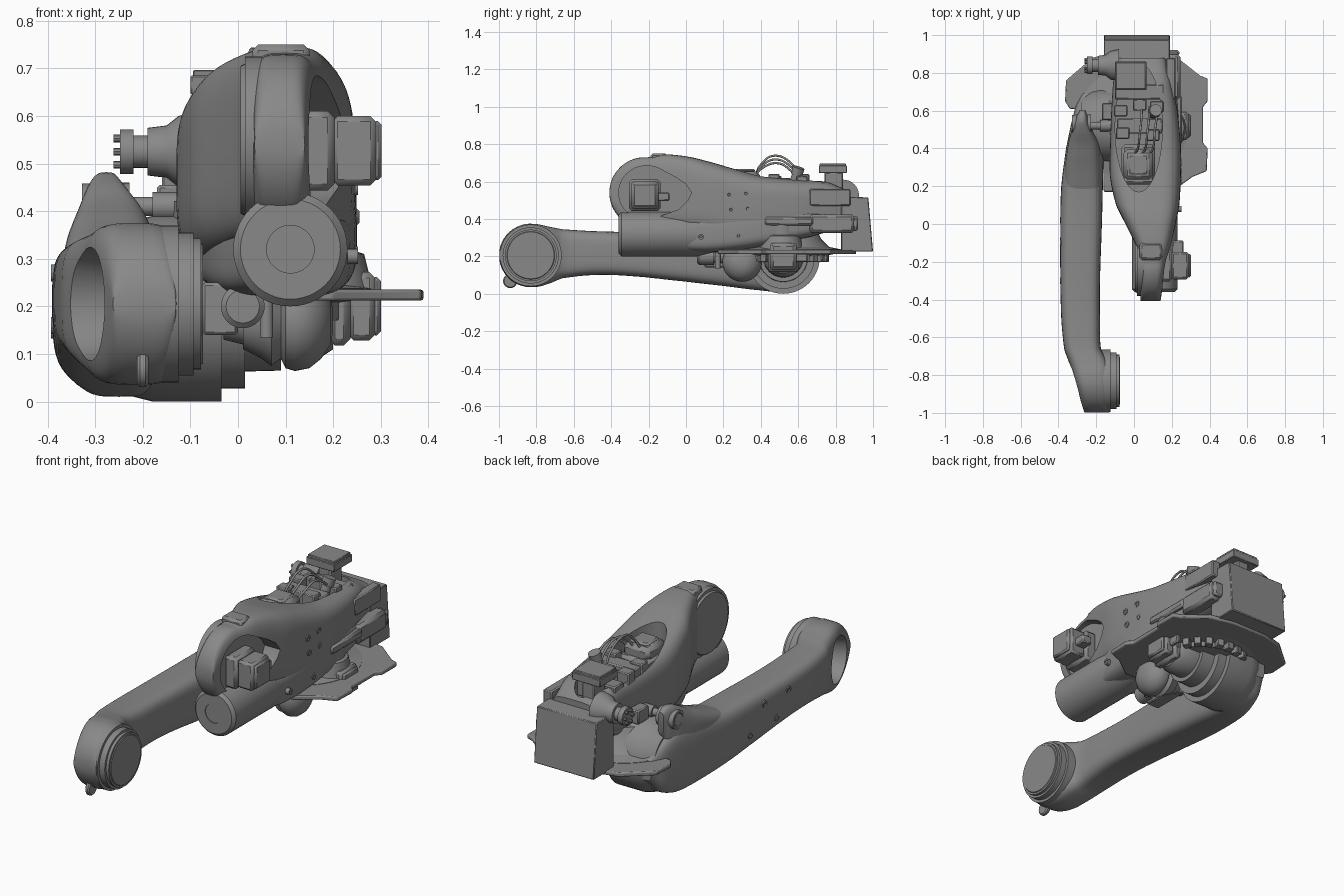
import bpy, bmesh, math
from mathutils import Vector

if "Cube" in bpy.data.objects:
    bpy.data.objects.remove(bpy.data.objects["Cube"])

def make(name, verts, faces):
    me = bpy.data.meshes.new(name)
    me.from_pydata(verts, [], faces)
    bm = bmesh.new()
    bm.from_mesh(me)
    bmesh.ops.recalc_face_normals(bm, faces=bm.faces)
    bm.to_mesh(me)
    bm.free()
    ob = bpy.data.objects.new(name, me)
    bpy.context.collection.objects.link(ob)
    return ob

def skin(name, rings):
    n, m = len(rings[0]), len(rings)
    faces = [(i*n+j, i*n+(j+1) % n, (i+1)*n+(j+1) % n, (i+1)*n+j) for i in range(m-1) for j in range(n)]
    faces += [tuple(range(n)), tuple(range((m-1)*n, m*n))]
    return make(name, [v for r in rings for v in r], faces)

def spline(p, steps=4):
    """Catmull-Rom resampling of section rows."""
    out = []
    for i in range(len(p)-1):
        a, b, c, d = p[max(i-1, 0)], p[i], p[i+1], p[min(i+2, len(p)-1)]
        for s in range(steps):
            t = s/steps
            row = [0.5*(2*B+(C-A)*t+(2*A-5*B+4*C-D)*t*t+(3*B-A-3*C+D)*t**3) for A, B, C, D in zip(a, b, c, d)]
            row[0] = b[0]+(c[0]-b[0])*t
            out.append(row)
    return out+[p[-1]]

def loft(name, rows, power=4, n=56, front=()):
    """Rounded-box sections along y: rows of (y, x0, x1, z0, z1)."""
    rings = []
    for y, x0, x1, z0, z1 in list(front)+spline(rows):
        ring = []
        for k in range(n):
            a = 2*math.pi*k/n
            c, s = math.cos(a), math.sin(a)
            ring.append(((x0+x1)/2+(x1-x0)/2*math.copysign(abs(c)**(2/power), c), y,
                         (z0+z1)/2+(z1-z0)/2*math.copysign(abs(s)**(2/power), s)))
        rings.append(ring)
    return skin(name, rings)

def round_end(y, z, r, xa, xb, last=80):
    """Circular front end; x range runs from xa at the tip to xb at the centre."""
    rows = []
    for d in range(8, last, 8):
        t = math.radians(d)
        f = 1-math.cos(t)
        rows.append((y-r*math.cos(t), xa[0]+(xb[0]-xa[0])*f, xa[1]+(xb[1]-xa[1])*f,
                     z-r*math.sin(t), z+r*math.sin(t)))
    return rows

def turn(name, origin, axis, prof, n=48):
    """Turned part: prof of (distance along axis, radius)."""
    q = Vector((0, 0, 1)).rotation_difference(Vector(axis))
    o = Vector(origin)
    return skin(name, [[o+q @ Vector((r*math.cos(2*math.pi*k/n), r*math.sin(2*math.pi*k/n), t))
                        for k in range(n)] for t, r in prof])

def prism(name, pts, axis, lo, hi):
    def put(p, h):
        return (h, p[0], p[1]) if axis == 'x' else (p[0], p[1], h)
    return skin(name, [[put(p, lo) for p in pts], [put(p, hi) for p in pts]])

def bevel(ob, w, seg=1):
    m = ob.modifiers.new("bevel", 'BEVEL')
    m.width, m.segments, m.limit_method = w, seg, 'ANGLE'
    return ob

def box(name, x, y, z, w=0.006):
    return bevel(prism(name, [(x[0], y[0]), (x[1], y[0]), (x[1], y[1]), (x[0], y[1])], 'z', *z), w)

def cut(ob, cutter):
    m = ob.modifiers.new("cut", 'BOOLEAN')
    m.object, m.solver = cutter, 'EXACT'
    bpy.context.view_layer.objects.active = ob
    bpy.ops.object.modifier_apply(modifier="cut")
    bpy.data.objects.remove(cutter)

def cable(name, pts, r):
    cu = bpy.data.curves.new(name, 'CURVE')
    cu.dimensions, cu.bevel_depth, cu.bevel_resolution = '3D', r, 2
    s = cu.splines.new('BEZIER')
    s.bezier_points.add(len(pts)-1)
    for b, p in zip(s.bezier_points, pts):
        b.co, b.handle_left_type, b.handle_right_type = p, 'AUTO', 'AUTO'
    bpy.context.collection.objects.link(bpy.data.objects.new(name, cu))

def side_motor(name, x, y, z, x_end, h):
    """Square servo pointing to +x with flange and end cap."""
    mid = x+(x_end-x)*0.42
    box(name+"_flange", (x, mid), (y-h*1.15, y+h*1.15), (z-h*1.15, z+h*1.15), 0.014)
    box(name+"_body", (mid-.005, x_end-.012), (y-h, y+h), (z-h, z+h), 0.012)
    box(name+"_cap", (x_end-.02, x_end), (y-h*.85, y+h*.85), (z-h*.85, z+h*.85), 0.008)
    box(name+"_plug", (mid, x_end-.04), (y+h*.6, y+h*1.8), (z-.03, z+.015))

# long swinging arm with a dished outer end
arm = loft("long_arm", [
    (-.80, -.325, -.12, .036, .373), (-.74, -.343, -.13, .052, .36), (-.66, -.37, -.175, .083, .345),
    (-.5, -.385, -.18, .10, .335), (-.3, -.39, -.18, .095, .33), (0, -.39, -.17, .065, .33),
    (.2, -.385, -.165, .042, .335), (.4, -.36, -.16, .018, .36), (.52, -.335, -.16, .012, .36),
    (.62, -.31, -.17, .05, .30), (.69, -.28, -.19, .13, .24)], 4,
    front=round_end(-.83, .205, .17, (-.262, -.13), (-.316, -.12), 89))
cut(arm, turn("arm_cutter", (-.24, -.805, .205), (-.957, -.29, 0), [(0, .11), (.2, .135)]))
loft("arm_tip", [(.1, -.365, -.18, .2, .31), (.3, -.365, -.175, .2, .375), (.42, -.35, -.185, .2, .425),
                 (.52, -.325, -.23, .22, .475), (.57, -.305, -.245, .28, .48), (.6, -.29, -.255, .35, .46)], 3.2)
turn("arm_end_rings", (-.2, -.83, .205), (1, 0, 0),
     [(0, .165), (.075, .165), (.075, .15), (.107, .15), (.107, .138), (.122, .138), (.122, .128), (.126, .125)])
turn("arm_end_hook", (-.212, -.94, .068), (1, 0, 0), [(0, .032), (.006, .038), (.018, .038), (.024, .032)], 32)
for y, z in ((-.3, .27), (-.2, .16), (-.1, .27), (.02, .15)):
    turn("arm_bolt", (-.38, y, z), (-1, 0, 0), [(0, .018), (.013, .018), (.013, .009), (.008, .007)], 20)
turn("arm_tip_pivot", (-.328, .53, .41), (1, 0, 0), [(.01, .03), (0, .035), (0, .048), (.1, .05)], 32)
turn("arm_tip_shaft", (-.27, .52, .41), (1, 0, 0), [(0, .02), (.09, .02), (.09, .03), (.2, .03)], 32)

# shoulder reducer stack on the x axis
turn("shoulder_reducer", (-.28, .52, .195), (1, 0, 0),
     [(0, .15), (.06, .185), (.1, .195), (.245, .195), (.245, .168), (.295, .168), (.295, .132),
      (.37, .13), (.37, .108), (.45, .105), (.48, .085)])
side_motor("shoulder_motor", .19, .52, .2, .3, .072)
turn("balance_drum", (-.03, .3, .17), (1, 0, 0),
     [(0, .04), (.04, .05), (.04, .06), (.08, .08), (.1, .095), (.12, .08), (.12, .08),
      (.13, .1), (.15, .106), (.18, .1), (.205, .08), (.225, .05), (.23, .02)])
turn("lower_tube", (.01, .06, .2), (0, 1, 0), [(0, .035), (.01, .046), (.09, .046), (.09, .036), (.3, .036)], 32)
box("tube_bracket", (-.075, .0), (.1, .3), (.14, .25))
turn("reducer_port", (.06, .17, .165), (0, 0, 1), [(-.03, .014), (.07, .014), (.07, .022), (.1, .022)], 24)

# turntable plate with lobes, cone and tooth ring
plate = [(-.16, .17), (.2, .17), (.31, .25), (.385, .28), (.39, .4), (.365, .43), (.365, .62), (.39, .65),
         (.39, .77), (.35, .785), (.23, .88), (.1, .91), (-.1, .91), (-.22, .88), (-.36, .76),
         (-.365, .65), (-.34, .61), (-.17, .6)]
bevel(prism("turntable_plate", plate, 'z', .212, .235), .006, 2)
turn("turntable_cone", (-.01, .53, 0), (0, 0, 1),
     [(.2, .2), (.22, .3), (.237, .3), (.25, .235), (.29, .195), (.33, .175), (.36, .16), (.36, .13), (.42, .13)])
turn("tooth_ring", (0, .53, 0), (0, 0, 1), [(.175, .2), (.215, .2), (.215, .25), (.216, .25)])
for i in range(15):
    a = math.radians(-75+i*15)
    t = box("ring_tooth", (.195, .235), (-.018, .018), (.17, .215), .003)
    t.location, t.rotation_euler = (0, .53, 0), (0, 0, a)

# main housing: narrow nose widening to the rear, with top cavity and motor pocket
body = loft("upper_housing", [
    (-.215, .022, .172, .353, .728), (-.12, .01, .195, .345, .745),
    (0, -.045, .22, .33, .735), (.1, -.095, .24, .31, .712), (.25, -.127, .248, .28, .67),
    (.4, -.127, .248, .28, .63), (.6, -.12, .23, .31, .61), (.75, -.11, .2, .34, .6),
    (.88, -.09, .17, .37, .55)], 4,
    front=round_end(-.22, .54, .19, (.035, .14), (.023, .17), 89))
cavity = [(.025+.125*math.cos(a), .51+.34*math.sin(a)) for a in [math.pi*k/24 for k in range(48)]]
cut(body, prism("cavity_cutter", cavity, 'z', .5, .9))
pocket = [(-.21+.15*math.cos(a), .54+.145*math.sin(a)) for a in [math.radians(55+k*10) for k in range(26)]]
cut(body, prism("pocket_cutter", pocket+[(-.04, .45), (.01, .5), (.03, .54), (.0, .585), (-.05, .62)], 'x', .135, .4))
turn("nose_disc", (.05, -.205, .55), (-1, 0, 0), [(0, .175), (.035, .175), (.035, .16), (.045, .155)])
side_motor("nose_motor", .13, -.22, .527, .302, .073)
box("nose_clip", (.03, .15), (-.19, -.1), (.7, .75), .012)
turn("nose_stud", (.14, -.12, .7), (0, 0, 1), [(0, .014), (.03, .014), (.04, .005)], 16)
turn("front_drum", (.11, -.36, .32), (0, 1, 0),
     [(.004, .05), (0, .05), (0, .105), (.015, .12), (.42, .12), (.5, .1), (.6, .07)])
loft("underside_fairing", [(-.1, .03, .2, .24, .4), (.1, -.05, .235, .22, .42), (.35, -.1, .25, .24, .45),
                           (.65, -.1, .23, .3, .45), (.85, -.08, .18, .35, .45)], 4)
for y, z in ((.23, .53), (.32, .535), (.24, .45), (.33, .455), (.28, .31), (.08, .305)):
    turn("side_boss", (.23, y, z), (1, 0, 0), [(0, .016), (.022, .016), (.022, .008), (.018, .006)], 20)

# rear control box, linear motor and side connector
bevel(prism("rear_box", [(.83, .225), (1, .225), (.975, .515), (.83, .52)], 'x', -.16, .19), .004)
box("linear_motor", (.165, .245), (.66, .9), (.325, .425), .015)
box("linear_motor_cap", (.17, .24), (.89, .92), (.335, .415), .01)
box("linear_rail", (.2, .255), (.42, .68), (.365, .41), .01)
turn("side_bell", (.165, .51, 0), (0, 0, 1), [(.23, .12), (.27, .11), (.31, .1), (.315, .085), (.385, .085), (.4, .06)], 32)
turn("side_connector", (-.08, .84, .525), (-1, 0, 0),
     [(0, .085), (.045, .075), (.07, .055), (.11, .05), (.11, .034), (.14, .034), (.14, .047), (.168, .047)], 32)
for k in range(6):
    a = math.radians(60*k)
    turn("connector_bolt", (-.245, .84+.032*math.cos(a), .525+.032*math.sin(a)), (-1, 0, 0), [(0, .008), (.017, .008)], 8)
box("left_valve", (-.17, -.11), (.55, .64), (.38, .455))

# components standing in the top cavity
box("cavity_motor_base", (-.065, .11), (.21, .42), (.5, .6), .015)
box("cavity_motor", (-.055, .1), (.235, .395), (.58, .655), .02)
box("cavity_motor_cap", (-.03, .075), (.26, .37), (.65, .668), .01)
box("cavity_block", (-.09, .15), (.48, .56), (.5, .62))
for i, (x, y) in enumerate(((-.06, .48), (.1, .47), (-.07, .6), (.03, .63), (.12, .62))):
    box("terminal_block", (x-.035, x+.035), (y-.03, y+.03), (.5, .63+.01*(i % 2)), .005)
box("top_box_stem", (-.05, .02), (.74, .84), (.5, .65))
box("top_box", (-.1, .065), (.71, .86), (.645, .685), .003)
box("top_box_lid", (-.095, .06), (.715, .855), (.68, .697), .003)
box("rear_bridge", (-.1, .16), (.66, .74), (.5, .6))
box("right_bracket", (.17, .22), (.66, .88), (.47, .56))
turn("cable_gland", (.1, .58, .6), (.2, .3, 1), [(0, .025), (.04, .025), (.04, .032), (.08, .032)], 20)
for i in range(3):
    x = .02+.04*i
    cable("cable", [(x-.02, .37, .63), (x, .4, .69-.012*i), (x+.01, .47+.01*i, .738-.02*i),
                    (x+.02, .57, .69-.02*i), (x+.02, .62, .6)], .006)

# dark grey finish, smooth shading with sharp edges kept
grey = bpy.data.materials.new("dark_grey")
grey.diffuse_color = (.25, .25, .25, 1)
grey.use_nodes = True
grey.node_tree.nodes["Principled BSDF"].inputs["Base Color"].default_value = grey.diffuse_color
bpy.ops.object.select_all(action='DESELECT')
for ob in bpy.context.scene.objects:
    ob.data.materials.clear()
    ob.data.materials.append(grey)
    if ob.type == 'MESH':
        ob.select_set(True)
        bpy.context.view_layer.objects.active = ob
bpy.ops.object.shade_smooth_by_angle(angle=math.radians(32))
